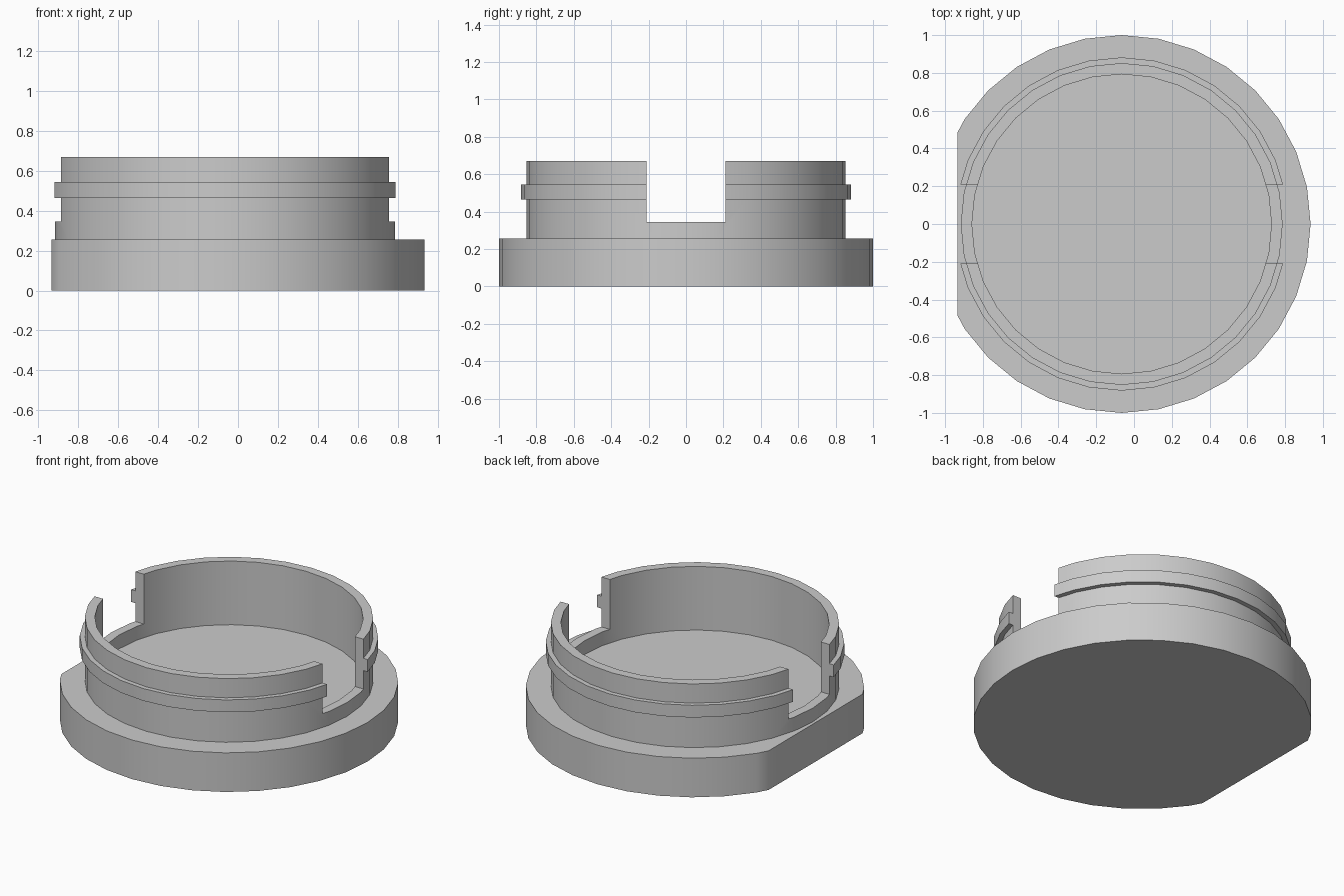
import bpy, bmesh, math
from mathutils import Matrix, Vector

SIDES = 32
CENTRE_X = -0.065
FLAT_X = -0.935
BASE_TOP = 0.255
RIM_TOP = 0.67

if "Cube" in bpy.data.objects:
    bpy.data.objects.remove(bpy.data.objects["Cube"])

grey = bpy.data.materials.new("plain grey")
grey.use_nodes = True
colour = (0.6, 0.6, 0.6, 1)
grey.diffuse_color = colour
grey.node_tree.nodes["Principled BSDF"].inputs["Base Color"].default_value = colour


def add_object(name, bm):
    bmesh.ops.recalc_face_normals(bm, faces=bm.faces)
    mesh = bpy.data.meshes.new(name)
    bm.to_mesh(mesh)
    bm.free()
    mesh.materials.append(grey)
    obj = bpy.data.objects.new(name, mesh)
    bpy.context.collection.objects.link(obj)
    return obj


def activate(obj):
    bpy.ops.object.select_all(action="DESELECT")
    obj.select_set(True)
    bpy.context.view_layer.objects.active = obj


def smooth(obj):
    activate(obj)
    bpy.ops.object.shade_smooth_by_angle(angle=math.radians(30))


# Base plate: a disc with one side cut flat
bm = bmesh.new()
bmesh.ops.create_cone(bm, cap_ends=True, segments=SIDES, radius1=1, radius2=1,
                      depth=BASE_TOP,
                      matrix=Matrix.Translation((CENTRE_X, 0, BASE_TOP / 2)))
cut = bmesh.ops.bisect_plane(bm, geom=bm.verts[:] + bm.edges[:] + bm.faces[:],
                             plane_co=(FLAT_X, 0, 0), plane_no=(-1, 0, 0),
                             clear_outer=True)
rim = [e for e in cut["geom_cut"] if isinstance(e, bmesh.types.BMEdge)]
bmesh.ops.holes_fill(bm, edges=rim)
smooth(add_object("base_plate", bm))

# Collar: a ribbed ring section turned around the centre
inner, outer, rib = 0.793, 0.852, 0.882
section = [(inner, BASE_TOP), (outer, BASE_TOP), (outer, 0.465), (rib, 0.465),
           (rib, 0.545), (outer, 0.545), (outer, RIM_TOP), (inner, RIM_TOP)]
bm = bmesh.new()
rings = []
for i in range(SIDES):
    a = math.tau * i / SIDES
    rings.append([bm.verts.new(Vector((CENTRE_X + r * math.cos(a), r * math.sin(a), z)))
                  for r, z in section])
for i, ring in enumerate(rings):
    following = rings[(i + 1) % SIDES]
    for j in range(len(section)):
        k = (j + 1) % len(section)
        bm.faces.new((ring[j], following[j], following[k], ring[k]))
collar = add_object("collar", bm)

# Notches on both sides of the collar
NOTCH_FLOOR = 0.345
bm = bmesh.new()
bmesh.ops.create_cube(bm, size=1, matrix=Matrix.Translation((0, 0, NOTCH_FLOOR + 0.5))
                      @ Matrix.Diagonal((3, 0.42, 1, 1)))
cutter = add_object("notch_cutter", bm)
cutter.hide_render = True
notch = collar.modifiers.new("notches", "BOOLEAN")
notch.operation = "DIFFERENCE"
notch.solver = "EXACT"
notch.object = cutter
activate(collar)
bpy.ops.object.modifier_apply(modifier=notch.name)
bpy.data.objects.remove(cutter)
smooth(collar)
